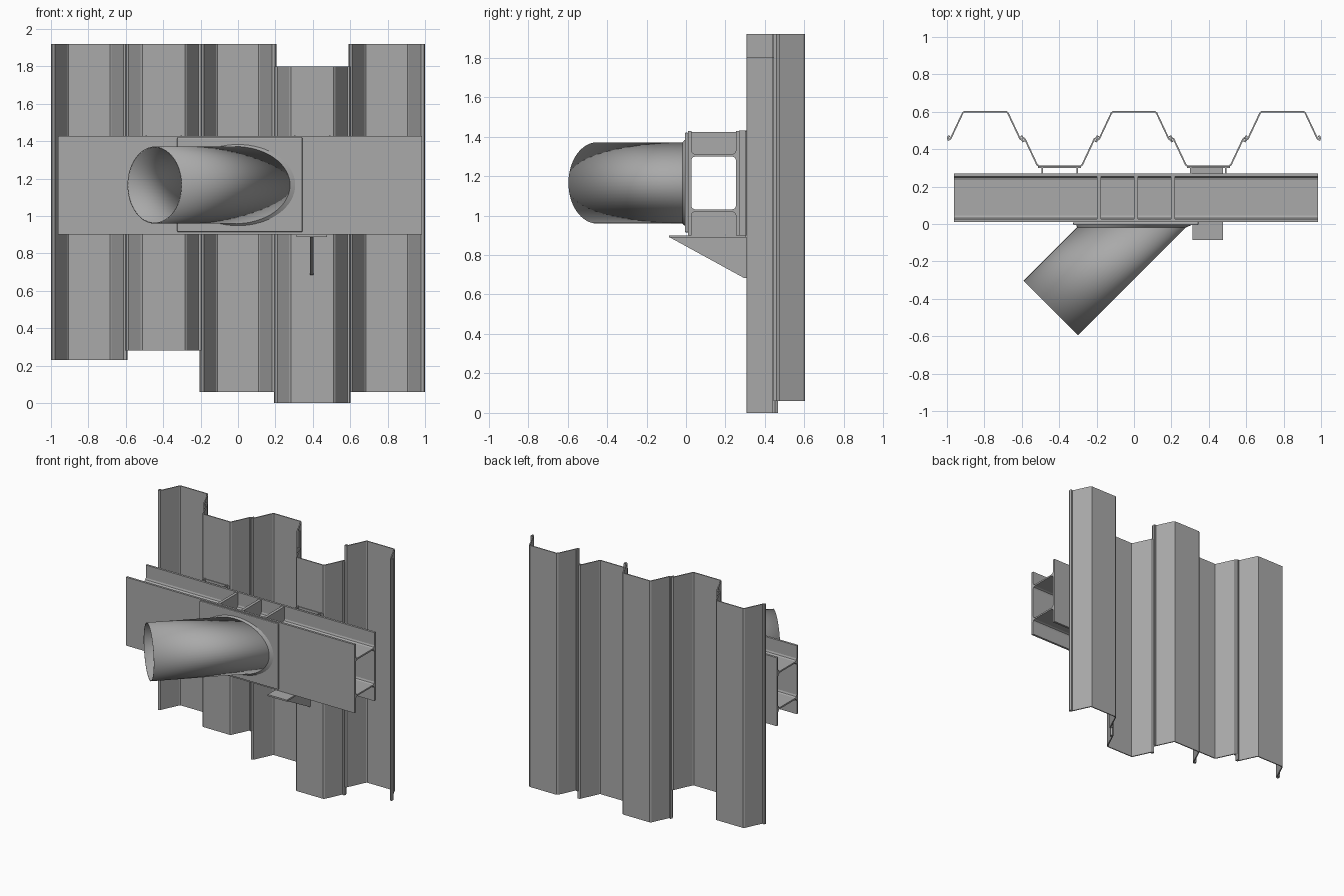
import bpy, bmesh, math
from mathutils import Vector

cube = bpy.data.objects.get("Cube")
if cube:
    bpy.data.objects.remove(cube, do_unlink=True)

steel = bpy.data.materials.new("grey_steel")
steel.use_nodes = True
COLOUR = (0.4, 0.4, 0.4, 1)
steel.diffuse_color = COLOUR
steel.node_tree.nodes["Principled BSDF"].inputs["Base Color"].default_value = COLOUR


def finish(name, bm, recalc=True):
    if recalc:
        bmesh.ops.recalc_face_normals(bm, faces=bm.faces)
    mesh = bpy.data.meshes.new(name)
    bm.to_mesh(mesh)
    bm.free()
    mesh.materials.append(steel)
    obj = bpy.data.objects.new(name, mesh)
    bpy.context.collection.objects.link(obj)
    return obj


def box(name, x, y, z):
    bm = bmesh.new()
    bmesh.ops.create_cube(bm, size=1)
    for v in bm.verts:
        v.co = [lo + (c + 0.5) * (hi - lo) for c, (lo, hi) in zip(v.co, (x, y, z))]
    return finish(name, bm)


def prism(name, outline, x):
    """Extrude a closed (y, z) outline along x."""
    bm = bmesh.new()
    face = bm.faces.new([bm.verts.new((x[0], y, z)) for y, z in outline])
    ext = bmesh.ops.extrude_face_region(bm, geom=[face])
    moved = [g for g in ext["geom"] if isinstance(g, bmesh.types.BMVert)]
    bmesh.ops.translate(bm, verts=moved, vec=(x[1] - x[0], 0, 0))
    return finish(name, bm)


def smooth(obj, angle=40):
    bpy.ops.object.select_all(action='DESELECT')
    obj.select_set(True)
    bpy.context.view_layer.objects.active = obj
    bpy.ops.object.shade_smooth_by_angle(angle=math.radians(angle))


def solidify(obj, thickness, offset):
    mod = obj.modifiers.new("thickness", 'SOLIDIFY')
    mod.thickness = thickness
    mod.offset = offset
    mod.use_even_offset = True


# Sheet piles: half profile mirrored, with curled interlocks
HALF = [(0.112, 0.145), (0.121, 0.138), (0.186, 0.0), (0.197, -0.006),
        (0.201, 0.004), (0.197, 0.014), (0.188, 0.012)]


def sheet_pile(name, cx, side, z0, z1):
    path = [(-u, v) for u, v in reversed(HALF)] + HALF
    bm = bmesh.new()
    rows = [[bm.verts.new((cx + u, 0.455 + side * v, z)) for u, v in path]
            for z in (z0, z1)]
    for i in range(len(path) - 1):
        bm.faces.new((rows[0][i], rows[0][i + 1], rows[1][i + 1], rows[1][i]))
    solidify(finish(name, bm), 0.008, 0)


LEVELS = [(0.23, 1.92), (0.28, 1.92), (0.06, 1.92), (0.0, 1.8), (0.06, 1.92)]
for i, (z0, z1) in enumerate(LEVELS):
    sheet_pile(f"sheet_pile_{i + 1}", (i - 2) * 0.3975, 1 if i % 2 == 0 else -1, z0, z1)

# Waler: two vertical flange plates joined by two horizontal webs
X = (-0.963, 0.985)
Z0, Z1 = 0.9, 1.427
FRONT, BACK = (0.01, 0.027), (0.253, 0.27)
box("waler_front_flange", X, FRONT, (Z0, Z1))
box("waler_back_flange", X, BACK, (Z0, Z1))
WEBS = (1.025, 1.305)
a, b, t, r = FRONT[1], BACK[0], 0.006, 0.018
for name, z in zip(("lower", "upper"), WEBS):
    prism(f"waler_{name}_web",
          [(a, z - t - r), (a + 0.3 * r, z - t - 0.3 * r), (a + r, z - t),
           (b - r, z - t), (b - 0.3 * r, z - t - 0.3 * r), (b, z - t - r),
           (b, z + t + r), (b - 0.3 * r, z + t + 0.3 * r), (b - r, z + t),
           (a + r, z + t), (a + 0.3 * r, z + t + 0.3 * r), (a, z + t + r)], X)

# Stiffeners above and below the webs
for i, x in enumerate((-0.188, 0.011, 0.208)):
    for name, z in (("lower", (Z0 + 0.005, WEBS[0])), ("upper", (WEBS[1], Z1 - 0.005))):
        box(f"{name}_stiffener_{i + 1}", (x - 0.011, x + 0.011), (a, b), z)

# Spacer plates between waler and the near piles
for name, cx in (("right", -0.3975), ("left", 0.3975)):
    for i, s in enumerate((-1, 1)):
        x = cx + s * 0.094
        box(f"{name}_spacer_{i + 1}", (x - 0.004, x + 0.004), (0.268, 0.309), (Z0, Z1 + 0.004))
    box(f"{name}_spacer_back", (cx - 0.115, cx + 0.115), (0.3, 0.308), (Z0, Z1))

# Support bracket under the waler
box("bracket_top_plate", (0.312, 0.475), (-0.085, 0.305), (0.888, 0.9))
prism("bracket_web", [(-0.08, 0.888), (0.306, 0.888), (0.306, 0.683), (0.295, 0.683)],
      (0.385, 0.404))

# Bearing plate and the weld bead round it
plate = box("bearing_plate", (-0.325, 0.345), (-0.006, 0.012), (0.914, 1.42))
bevel = plate.modifiers.new("soft_corners", 'BEVEL')
bevel.width = 0.006
bevel.segments = 2

# Diagonal tube strut, cut flush with the bearing plate
AXIS = Vector((1, 1, 0)).normalized()
ACROSS = Vector((1, -1, 0)).normalized()
END = Vector((-0.445, -0.45, 1.165))
RADIUS, SIDES = 0.206, 64


def ring(bm, radius, y=None):
    """Ring round the strut axis: square end, or cut at a plane of constant y."""
    verts = []
    for k in range(SIDES):
        ang = math.tau * k / SIDES
        p = END + radius * (math.cos(ang) * ACROSS + math.sin(ang) * Vector((0, 0, 1)))
        if y is not None:
            p = p + AXIS * ((y - p.y) / AXIS.y)
        verts.append(bm.verts.new(p))
    return verts


def loft(bm, first, second):
    for k in range(SIDES):
        n = (k + 1) % SIDES
        bm.faces.new((first[k], first[n], second[n], second[k]))


bm = bmesh.new()
loft(bm, ring(bm, RADIUS), ring(bm, RADIUS, -0.004))
tube = finish("tube_strut", bm)
smooth(tube)
solidify(tube, 0.006, -1)

bm = bmesh.new()
loft(bm, ring(bm, RADIUS + 0.012, -0.005), ring(bm, RADIUS, -0.018))
smooth(finish("strut_weld", bm))
